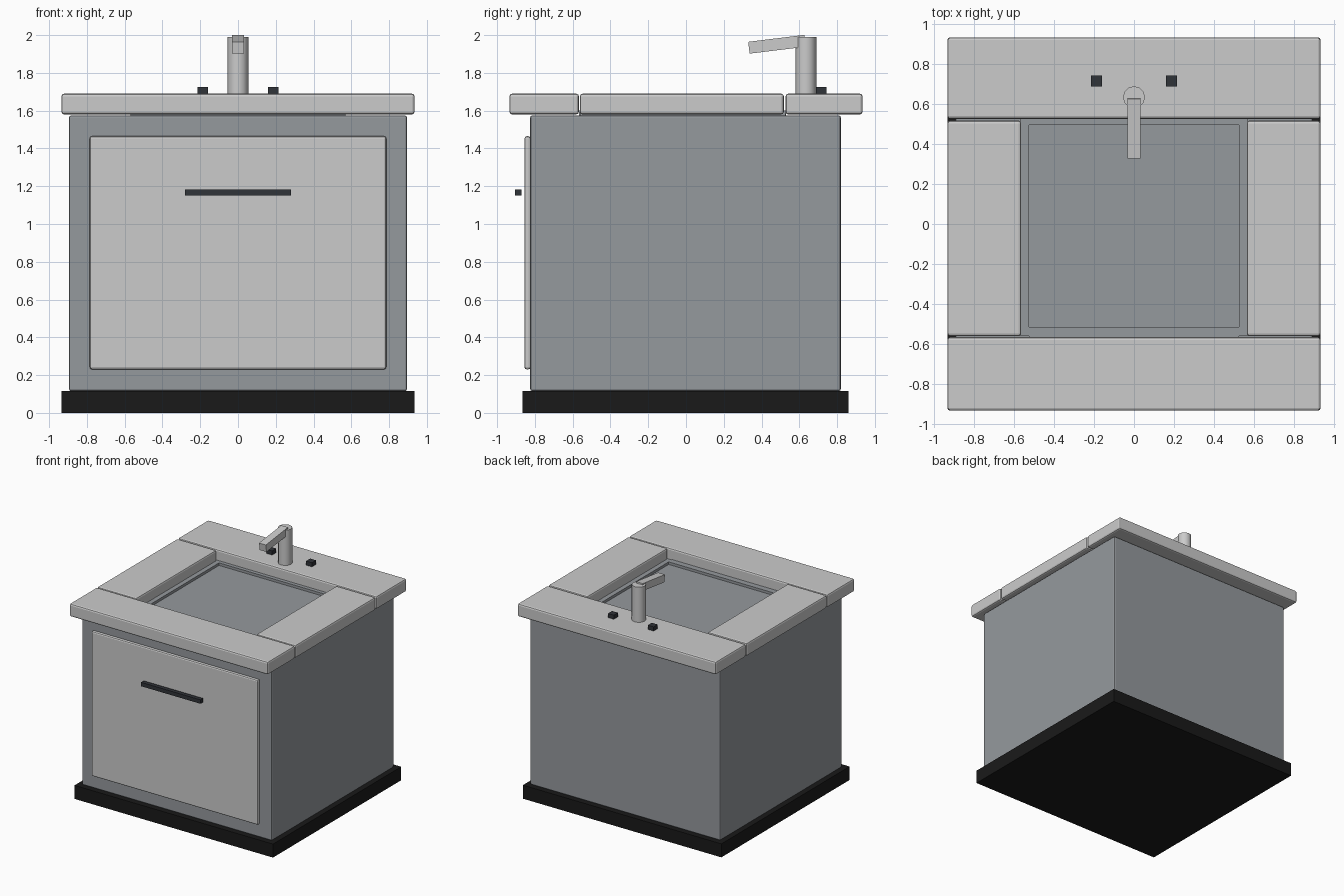
import bpy
from math import radians

if "Cube" in bpy.data.objects:
    bpy.data.objects.remove(bpy.data.objects["Cube"])


def material(name, rgb):
    m = bpy.data.materials.new(name)
    m.diffuse_color = (*rgb, 1)
    m.use_nodes = True
    m.node_tree.nodes["Principled BSDF"].inputs["Base Color"].default_value = m.diffuse_color
    return m


CARCASS = material("dark_grey", (0.3, 0.32, 0.34))
BLACK = material("black", (0.01, 0.01, 0.01))
METAL = material("dark_metal", (0.03, 0.033, 0.04))


def box(name, x, y, z, mat=None, bevel=0.0):
    """Box from (min, max) ranges, with an optional chamfer."""
    bpy.ops.mesh.primitive_cube_add(size=1, location=[(a + b) / 2 for a, b in (x, y, z)])
    ob = bpy.context.object
    ob.name = name
    ob.scale = [b - a for a, b in (x, y, z)]
    bpy.ops.object.transform_apply(location=False, rotation=False, scale=True)
    if mat:
        ob.data.materials.append(mat)
    if bevel:
        mod = ob.modifiers.new("chamfer", 'BEVEL')
        mod.width = bevel
        mod.segments = 2
    return ob


# Cabinet
box("plinth", (-0.935, 0.935), (-0.865, 0.86), (0, 0.115), BLACK)
box("cabinet_body", (-0.895, 0.895), (-0.825, 0.82), (0.115, 1.575), CARCASS, 0.012)
box("door_panel", (-0.785, 0.785), (-0.855, -0.823), (0.23, 1.465), None, 0.012)
box("door_handle", (-0.28, 0.28), (-0.905, -0.87), (1.15, 1.183), METAL)

# Countertop slabs around the basin opening
TOP = (1.58, 1.69)
box("counter_front", (-0.935, 0.935), (-0.935, -0.567), TOP, None, 0.014)
box("counter_back", (-0.935, 0.935), (0.527, 0.935), TOP, None, 0.014)
for side, s in (("left", -1), ("right", 1)):
    box("counter_" + side, sorted((s * 0.565, s * 0.935)), (-0.562, 0.518), TOP, None, 0.014)

# Basin floor and its low rim
box("basin_floor", (-0.53, 0.53), (-0.52, 0.5), (1.56, 1.578), CARCASS)
RIM = (1.57, 1.6)
for side, s in (("left", -1), ("right", 1)):
    box("basin_rim_" + side, sorted((s * 0.525, s * 0.568)), (-0.56, 0.527), RIM, CARCASS)
box("basin_rim_front", (-0.525, 0.525), (-0.567, -0.517), RIM, CARCASS)
box("basin_rim_back", (-0.525, 0.525), (0.495, 0.53), RIM, CARCASS)

# Tap
bpy.ops.mesh.primitive_cylinder_add(vertices=12, radius=0.055, depth=0.31, location=(0, 0.635, 1.835))
bpy.context.object.name = "tap_column"
bpy.ops.object.shade_smooth_by_angle(angle=radians(35))
spout = box("tap_spout", (-0.032, 0.032), (0.332, 0.632), (1.92, 1.983))
spout.rotation_euler.x = radians(7)
for side, s in (("left", -1), ("right", 1)):
    box("tap_knob_" + side, sorted((s * 0.16, s * 0.215)), (0.688, 0.743), (1.685, 1.725), METAL)
